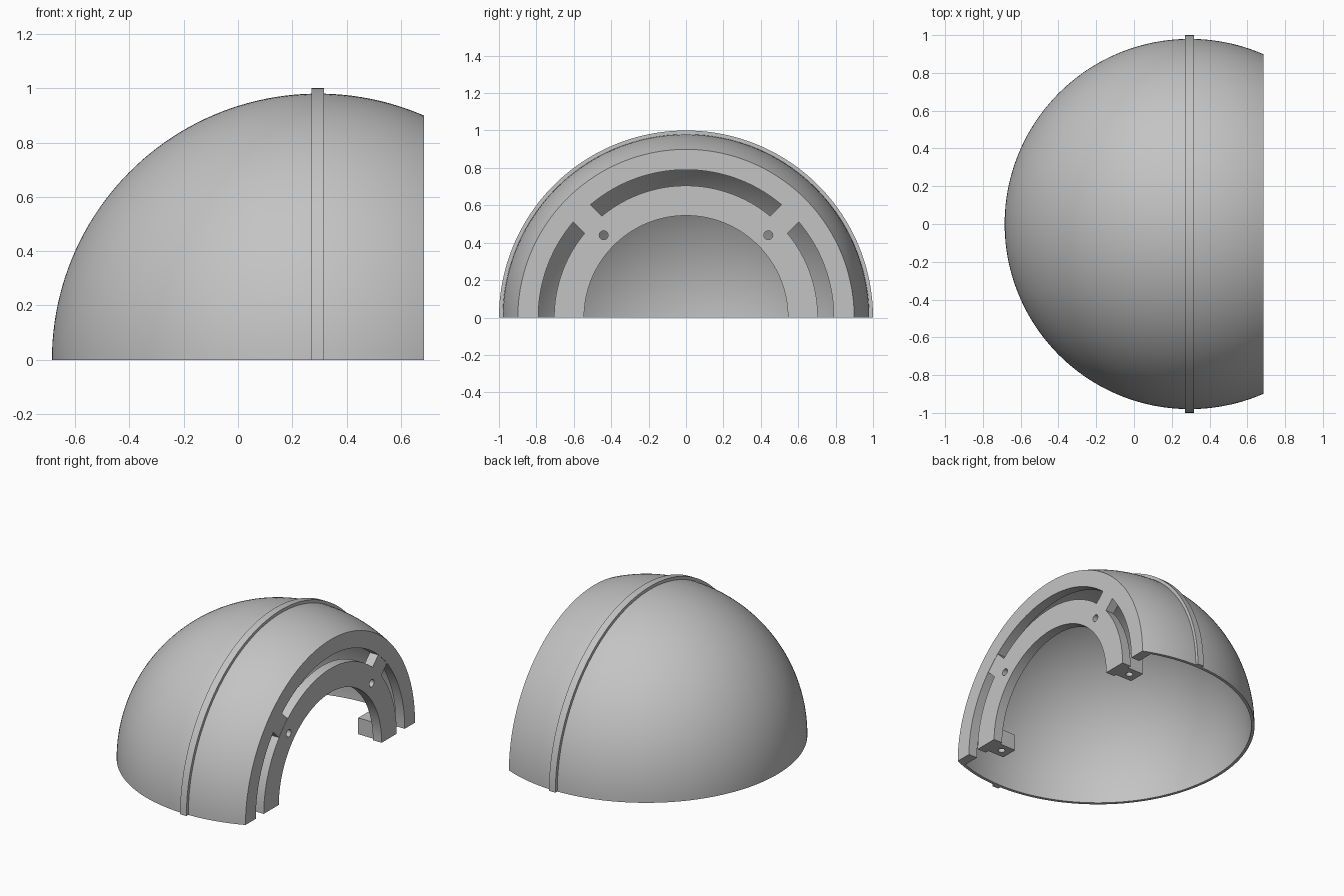
import bpy
import bmesh
import math
from mathutils import Matrix, Vector

default_cube = bpy.data.objects.get("Cube")
if default_cube:
    bpy.data.objects.remove(default_cube, do_unlink=True)

CENTRE = 0.295        # x of the sphere centre
R_OUT, R_IN = 0.98, 0.96
FRONT, BACK = 0.685, 0.62   # faces of the end plate
STEPS = 96

grey = bpy.data.materials.new("light grey")
grey.use_nodes = True
grey.diffuse_color = (0.55, 0.55, 0.55, 1)
grey.node_tree.nodes["Principled BSDF"].inputs["Base Color"].default_value = (0.55, 0.55, 0.55, 1)


def finish(name, bm):
    """Turn a bmesh into a named grey object."""
    bmesh.ops.recalc_face_normals(bm, faces=bm.faces)
    mesh = bpy.data.meshes.new(name)
    bm.to_mesh(mesh)
    bm.free()
    mesh.materials.append(grey)
    obj = bpy.data.objects.new(name, mesh)
    bpy.context.collection.objects.link(obj)
    return obj


def half_lathe(name, profile):
    """Sweep a closed (x, radius) profile half a turn about the x axis."""
    bm = bmesh.new()
    rows = []
    for i in range(STEPS + 1):
        a = math.pi * i / STEPS
        rows.append([bm.verts.new((x, r * math.cos(a), r * math.sin(a))) for x, r in profile])
    n = len(profile)
    for p, q in zip(rows, rows[1:]):
        for j in range(n):
            k = (j + 1) % n
            bm.faces.new((p[j], p[k], q[k], q[j]))
    bm.faces.new(rows[0])
    bm.faces.new(rows[-1])
    bmesh.ops.remove_doubles(bm, verts=bm.verts, dist=0.00001)
    return finish(name, bm)


def box(name, centre, size, turn=0):
    """Box placed at centre, then turned about the x axis."""
    bm = bmesh.new()
    place = Matrix.Rotation(turn, 4, 'X') @ Matrix.Translation(centre) @ Matrix.Diagonal((*size, 1))
    bmesh.ops.create_cube(bm, size=1, matrix=place)
    return finish(name, bm)


def drill(target, centre, axis, radius, depth):
    """Cut a round hole centred on a point along an axis."""
    bm = bmesh.new()
    spin = Vector((0, 0, 1)).rotation_difference(Vector(axis)).to_matrix().to_4x4()
    bmesh.ops.create_cone(bm, cap_ends=True, segments=24, radius1=radius, radius2=radius,
                          depth=depth, matrix=Matrix.Translation(centre) @ spin)
    cutter = finish("hole_cutter", bm)
    cutter.hide_render = True
    mod = target.modifiers.new("hole", 'BOOLEAN')
    mod.operation = 'DIFFERENCE'
    mod.solver = 'EXACT'
    mod.object = cutter
    bpy.context.view_layer.objects.active = target
    bpy.ops.object.modifier_apply(modifier=mod.name)
    bpy.data.objects.remove(cutter, do_unlink=True)


def arc(radius, x_end, count=56):
    """Sphere outline from the closed tip to x_end."""
    end = math.acos((x_end - CENTRE) / radius)
    pts = []
    for i in range(count + 1):
        a = math.pi + (end - math.pi) * i / count
        pts.append((CENTRE + radius * math.cos(a), radius * math.sin(a) if i else 0.0))
    return pts


# Thin half dome with an inward flange at its open end
flange = [(FRONT, 0.79), (BACK, 0.79)]
parts = [half_lathe("dome_shell", arc(R_OUT, FRONT) + flange + arc(R_IN, BACK)[::-1])]

# Raised band round the widest part
parts.append(half_lathe("raised_band", [(0.27, 0.97), (0.27, 1.0), (0.317, 1.0), (0.317, 0.97)]))

# Inner mounting ring
ring = half_lathe("inner_ring", [(FRONT, 0.545), (FRONT, 0.705), (BACK, 0.705), (BACK, 0.545)])
parts.append(ring)

for side, label in ((1, "left"), (-1, "right")):
    # Spoke joining the ring to the flange, and its screw hole
    parts.append(box("spoke_" + label, ((FRONT + BACK) / 2, 0, 0.748),
                     (0.062, 0.13, 0.1), -side * math.pi / 4))
    drill(ring, (BACK, side * 0.44, 0.44), (1, 0, 0), 0.024, 0.4)

    # Foot block behind the ring with a hole in its underside
    foot = box("foot_block_" + label, (0.56, side * 0.622, 0.055), (0.125, 0.115, 0.11))
    drill(foot, (0.56, side * 0.622, 0), (0, 0, 1), 0.022, 0.16)
    parts.append(foot)

# Smooth the curved faces, keep the edges crisp
bpy.ops.object.select_all(action='DESELECT')
for obj in parts:
    obj.select_set(True)
bpy.context.view_layer.objects.active = parts[0]
bpy.ops.object.shade_smooth_by_angle(angle=math.radians(20))
